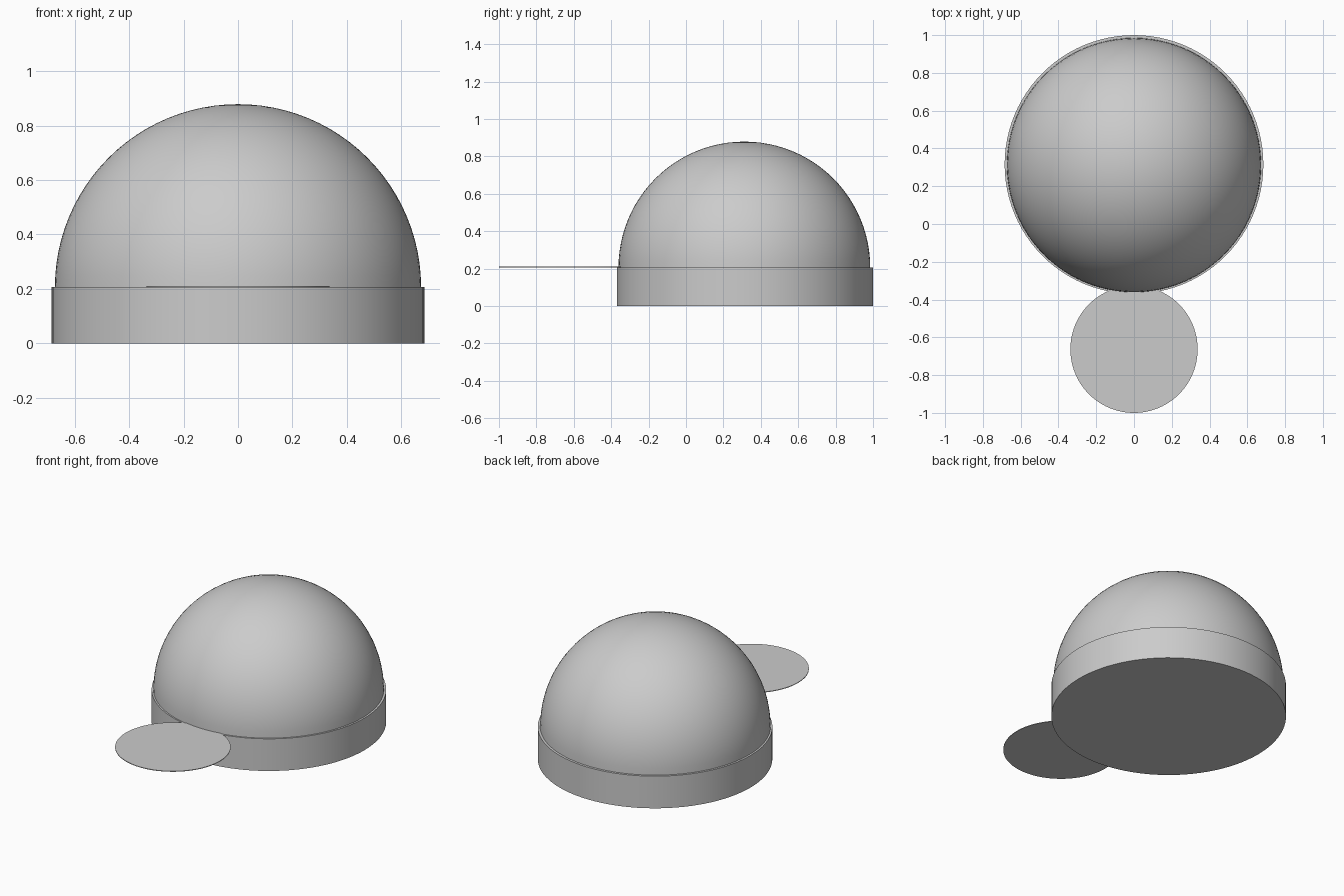
import bpy, bmesh
from math import radians

if "Cube" in bpy.data.objects:
    bpy.data.objects.remove(bpy.data.objects["Cube"])

CENTRE_Y = 0.315
BAND_TOP = 0.207


def smooth(obj):
    bpy.context.view_layer.objects.active = obj
    obj.select_set(True)
    bpy.ops.object.shade_smooth_by_angle(angle=radians(30))
    obj.select_set(False)


def disc(name, radius, y, z0, z1, sides=96):
    bpy.ops.mesh.primitive_cylinder_add(vertices=sides, radius=radius, depth=z1 - z0,
                                        location=(0, y, (z0 + z1) / 2))
    obj = bpy.context.object
    obj.name = name
    smooth(obj)
    return obj


# Cap band and thin round brim at the front
disc("cap_band", 0.685, CENTRE_Y, 0, BAND_TOP)
disc("brim", 0.337, -0.663, BAND_TOP - 0.001, BAND_TOP + 0.003)

# Dome: upper half of a sphere resting on the band
bm = bmesh.new()
bmesh.ops.create_uvsphere(bm, u_segments=96, v_segments=48, radius=0.673)
bmesh.ops.bisect_plane(bm, geom=bm.verts[:] + bm.edges[:] + bm.faces[:], dist=1e-5,
                       plane_co=(0, 0, 0), plane_no=(0, 0, -1), clear_outer=True)
mesh = bpy.data.meshes.new("dome")
bm.to_mesh(mesh)
bm.free()
dome = bpy.data.objects.new("dome", mesh)
dome.location = (0, CENTRE_Y - 0.003, BAND_TOP - 0.001)
bpy.context.collection.objects.link(dome)
smooth(dome)
